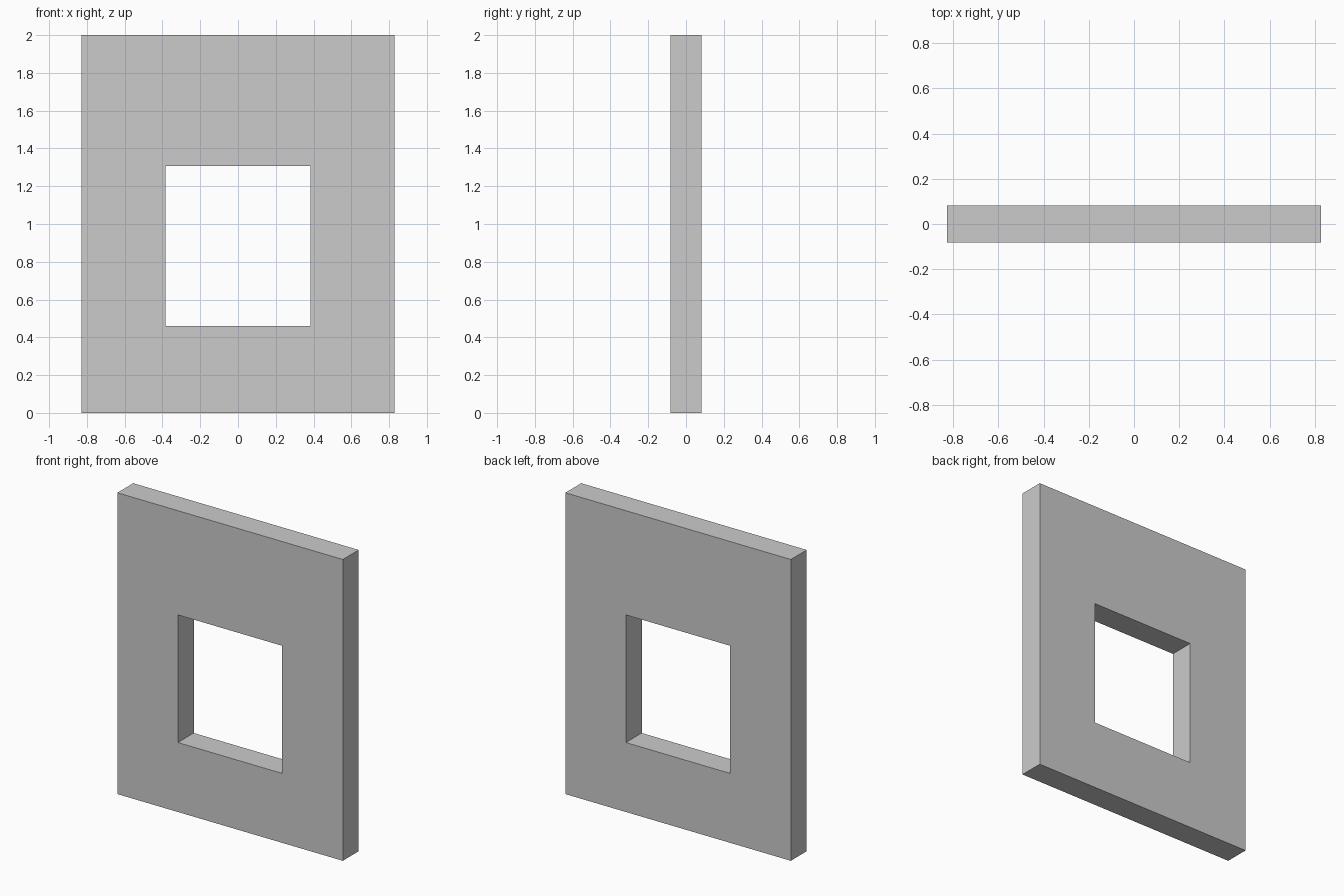
import bpy
import bmesh

if "Cube" in bpy.data.objects:
    bpy.data.objects.remove(bpy.data.objects["Cube"])

HALF_W, HEIGHT, HALF_D = 0.828, 2.0, 0.083
HOLE_HALF_W, HOLE_BOTTOM, HOLE_TOP = 0.383, 0.461, 1.308


def rectangle(bm, half_w, z0, z1):
    """Four corner vertices on the front plane, in order."""
    corners = ((-half_w, z0), (half_w, z0), (half_w, z1), (-half_w, z1))
    return [bm.verts.new((x, -HALF_D, z)) for x, z in corners]


# Wall front: a ring of four faces around the window opening
bm = bmesh.new()
outer = rectangle(bm, HALF_W, 0.0, HEIGHT)
inner = rectangle(bm, HOLE_HALF_W, HOLE_BOTTOM, HOLE_TOP)
for i in range(4):
    j = (i + 1) % 4
    bm.faces.new((outer[i], outer[j], inner[j], inner[i]))

# Wall thickness: extrude the ring to the back, keeping the front faces
front = bm.faces[:]
back = bmesh.ops.extrude_face_region(bm, geom=front, use_keep_orig=True)
verts = [g for g in back["geom"] if isinstance(g, bmesh.types.BMVert)]
bmesh.ops.translate(bm, verts=verts, vec=(0, 2 * HALF_D, 0))
bmesh.ops.recalc_face_normals(bm, faces=bm.faces)

mesh = bpy.data.meshes.new("window_wall")
bm.to_mesh(mesh)
bm.free()
wall = bpy.data.objects.new("window_wall", mesh)
bpy.context.collection.objects.link(wall)
